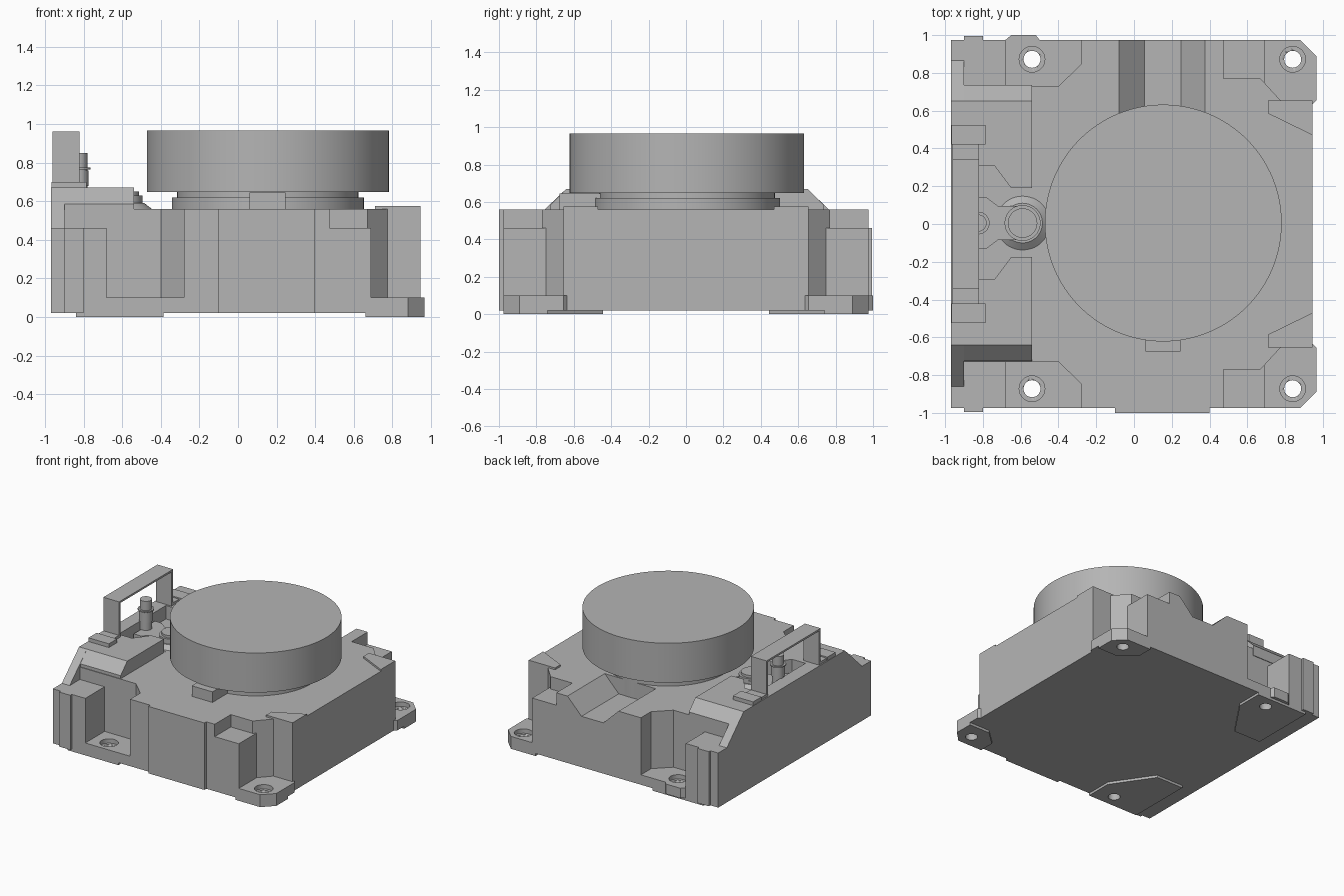
import bpy, bmesh, math
from mathutils import Matrix

cube = bpy.data.objects.get("Cube")
if cube:
    bpy.data.objects.remove(cube)

grey = bpy.data.materials.new("housing_grey")
grey.use_nodes = True
GREY = (0.46, 0.46, 0.46, 1)
grey.diffuse_color = GREY
grey.node_tree.nodes["Principled BSDF"].inputs["Base Color"].default_value = GREY


def finish(name, bm):
    bmesh.ops.recalc_face_normals(bm, faces=bm.faces)
    mesh = bpy.data.meshes.new(name)
    bm.to_mesh(mesh)
    bm.free()
    mesh.materials.append(grey)
    ob = bpy.data.objects.new(name, mesh)
    bpy.context.collection.objects.link(ob)
    return ob


def prism(name, pts, lo, hi, axis="z"):
    """Extrude a 2D outline along z (x,y), x (y,z) or y (x,z)."""
    place = {"z": lambda a, b: (a, b, lo), "x": lambda a, b: (lo, a, b), "y": lambda a, b: (a, lo, b)}[axis]
    move = {"z": (0, 0, hi - lo), "x": (hi - lo, 0, 0), "y": (0, hi - lo, 0)}[axis]
    bm = bmesh.new()
    face = bm.faces.new([bm.verts.new(place(a, b)) for a, b in pts])
    new = bmesh.ops.extrude_face_region(bm, geom=[face])["geom"]
    bmesh.ops.translate(bm, verts=[v for v in new if isinstance(v, bmesh.types.BMVert)], vec=move)
    return finish(name, bm)


def box(name, x0, x1, y0, y1, z0, z1):
    return prism(name, [(x0, y0), (x1, y0), (x1, y1), (x0, y1)], z0, z1)


def cylinder(name, x, y, r, z0, z1, r_top=None, sides=64):
    bm = bmesh.new()
    bmesh.ops.create_cone(bm, cap_ends=True, segments=sides, radius1=r,
                          radius2=r if r_top is None else r_top, depth=z1 - z0,
                          matrix=Matrix.Translation((x, y, (z0 + z1) / 2)))
    ob = finish(name, bm)
    bpy.ops.object.select_all(action="DESELECT")
    ob.select_set(True)
    bpy.context.view_layer.objects.active = ob
    bpy.ops.object.shade_smooth_by_angle(angle=math.radians(30))
    return ob


def cut(ob, cutters):
    for c in cutters:
        c.hide_render = True
        c.hide_set(True)
        c.display_type = "WIRE"
        mod = ob.modifiers.new("cut", "BOOLEAN")
        mod.operation = "DIFFERENCE"
        mod.solver = "EXACT"
        mod.object = c


def both_ends(pts):
    """Complete a front half outline with its mirror at the back."""
    return pts + [(x, -y) for x, y in reversed(pts)]


def flip(pts, s):
    return [(x, s * y) for x, y in pts]


END = 0.975

# Main housing with stepped corners and a sloped channel at the back
housing = prism("housing", both_ends([
    (-.97, -.73), (-.4, -.73), (-.28, -.845), (-.28, -END), (.475, -END),
    (.475, -.77), (.67, -.77), (.775, -.655), (.945, -.655)]), .02, .56)
channel = prism("channel_cutter", [(.055, .43), (.25, .43), (.375, .56), (.375, .7), (-.08, .7), (-.08, .56)],
                .5, 1.2, "y")
cut(housing, [channel])

# Base flange
base = prism("base_flange", both_ends([
    (-.97, -END), (.88, -END), (.965, -.89), (.965, -.655), (.945, -.635)]), .02, .1)

# Screw holes with counterbores
holes = []
for s, side in ((-1, "front"), (1, "back")):
    for x, lr in ((-.54, "right"), (.84, "left")):
        y = s * .872
        holes.append(cylinder(f"{side}_{lr}_hole_cutter", x, y, .045, -.1, .2, sides=32))
        holes.append(cylinder(f"{side}_{lr}_counterbore_cutter", x, y, .068, .065, .2, sides=32))
cut(base, holes)

# Parts repeated at the front and back
for s, side in ((-1, "front"), (1, "back")):
    wide = flip([(-.84, END), (-.385, END), (-.385, .76), (-.6, .445), (-.84, .445)], s)
    small = flip([(.66, END), (.88, END), (.965, .89), (.965, .74), (.78, .74), (.66, .85)], s)
    hole_set = [h for h in holes if h.name.startswith(side) and "_hole" in h.name]
    cut(prism(side + "_wide_foot", wide, 0, .03), hole_set)
    cut(prism(side + "_small_foot", small, 0, .03), hole_set)
    # low corner steps
    prism(side + "_right_step", flip([(-.97, .7), (-.68, .7), (-.68, END), (-.97, END)], s), .02, .46)
    prism(side + "_left_step", flip([(.475, .7), (.69, .7), (.69, END), (.475, END)], s), .02, .46)
    prism(side + "_edge_rib", flip([(-.9, .95), (-.8, .95), (-.8, .995), (-.9, .995)], s), .02, .46)
    # raised pads on the top edge
    prism(side + "_top_pad", flip([(.71, .655), (.71, .585), (.945, .47), (.945, .655)], s), .55, .575)

box("front_panel", -.1, .4, -1, -.96, .02, .56)
prism("back_rib", [(-.68, .96), (-.5, .96), (-.5, END), (-.52, 1), (-.65, 1), (-.68, END)], .02, .1)

# Sloped ridge along the right side, hollowed in the middle
ridge = prism("side_ridge", [(-.725, .5), (.735, .5), (.735, .585), (.65, .67), (-.64, .67), (-.725, .585)],
              -.97, -.54, "x")
hollow = prism("hollow_cutter", [(-.4, -.175), (-.65, -.175), (-.74, -.295), (-.86, -.295),
                                 (-.86, .31), (-.74, .31), (-.65, .19), (-.4, .19)], .561, .9)
cut(ridge, [hollow])
prism("ridge_outer_rail", [(-.86, .4), (.865, .4), (.865, .46), (.65, .67), (-.64, .67), (-.86, .46)],
      -.97, -.9, "x")

# Pivot boss, arm and pin inside the hollow
PIVOT = (-.59, .005)
cylinder("boss_cone", *PIVOT, .15, .555, .59, .105)
cylinder("boss", *PIVOT, .095, .59, .63)
cylinder("boss_cap", *PIVOT, .078, .63, .65)
prism("arm", [(-.84, -.13), (-.78, -.13), (-.72, -.085), (-.59, -.085), (-.59, .095),
              (-.72, .095), (-.78, .14), (-.84, .14)], .56, .615)
for name, r, z0, z1 in (("pin", .045, .6, .85), ("pin_collar", .05, .68, .76), ("pin_flange", .06, .765, .775)):
    cylinder(name, -.825, .005, r, z0, z1, sides=32)

# Bent strip handle with clamped feet
half = [(-.5, .67), (-.5, .69), (-.345, .69), (-.345, .96)]
inner = [(-.325, .945), (-.325, .67)]
prism("handle", half + [(-y, z) for y, z in reversed(half)]
      + [(-y, z) for y, z in reversed(inner)] + inner, -.96, -.82, "x")
for s, side in ((-1, "front"), (1, "back")):
    lo, hi = sorted((s * .42, s * .525))
    box(side + "_clamp", -.967, -.785, lo, hi, .66, .7)

# Round head on a stepped neck, with a key block
AXIS = (.155, .005)
cylinder("neck_ring", *AXIS, .497, .4, .62, sides=96)
cylinder("neck", *AXIS, .47, .62, .66, sides=96)
cylinder("head", *AXIS, .627, .648, .967, sides=128)
box("key_block", .06, .245, -.675, -.4, .55, .645)
